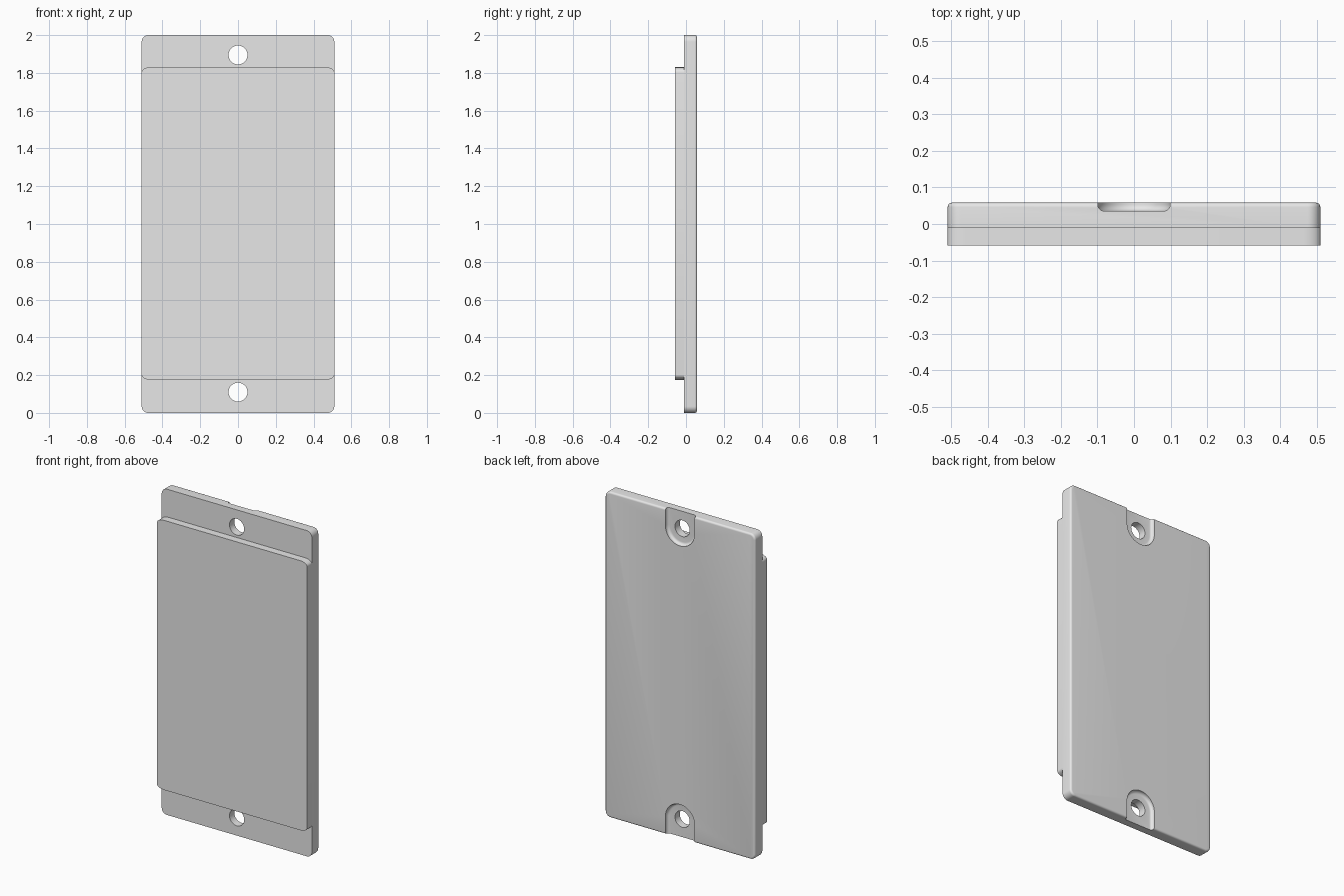
import bpy, bmesh, math

cube = bpy.data.objects.get("Cube")
if cube:
    bpy.data.objects.remove(cube, do_unlink=True)

HALF_W = 0.51
BACK, STEP, FRONT = 0.0585, -0.0115, -0.0585
HOLE_Z = (0.11, 1.895)

grey = bpy.data.materials.new("light_grey")
grey.use_nodes = True
grey.diffuse_color = (0.8, 0.8, 0.8, 1)
grey.node_tree.nodes["Principled BSDF"].inputs["Base Color"].default_value = grey.diffuse_color


def arc(cx, cz, rx, rz, start, end, steps):
    angles = [math.radians(start + (end - start) * i / steps) for i in range(steps + 1)]
    return [(cx + rx * math.cos(a), cz + rz * math.sin(a)) for a in angles]


def rounded_rect(z0, z1, rx, rz):
    x = HALF_W - rx
    corners = ((x, z1 - rz), (-x, z1 - rz), (-x, z0 + rz), (x, z0 + rz))
    return [p for i, (cx, cz) in enumerate(corners)
            for p in arc(cx, cz, rx, rz, 90 * i, 90 * i + 90, 8)]


def prism(name, outline, y0, y1, round_y=None, radius=0):
    """Extrude an x-z outline along y; optionally round the rim lying at round_y."""
    bm = bmesh.new()
    face = bm.faces.new([bm.verts.new((x, y0, z)) for x, z in outline])
    new = bmesh.ops.extrude_face_region(bm, geom=[face])["geom"]
    bmesh.ops.translate(bm, vec=(0, y1 - y0, 0),
                        verts=[g for g in new if isinstance(g, bmesh.types.BMVert)])
    if round_y is not None:
        rim = [e for e in bm.edges if all(abs(v.co.y - round_y) < 1e-5 for v in e.verts)]
        bmesh.ops.bevel(bm, geom=rim, offset=radius, segments=5, profile=0.5, affect='EDGES')
    bmesh.ops.recalc_face_normals(bm, faces=bm.faces)
    mesh = bpy.data.meshes.new(name)
    bm.to_mesh(mesh)
    bm.free()
    mesh.materials.append(grey)
    obj = bpy.data.objects.new(name, mesh)
    bpy.context.collection.objects.link(obj)
    return obj


def select(obj):
    bpy.ops.object.select_all(action='DESELECT')
    obj.select_set(True)
    bpy.context.view_layer.objects.active = obj


def cut(target, cutter):
    cutter.hide_render = True
    mod = target.modifiers.new("cut", 'BOOLEAN')
    mod.operation, mod.solver, mod.object = 'DIFFERENCE', 'EXACT', cutter
    select(target)
    bpy.ops.object.modifier_apply(modifier=mod.name)
    bpy.data.objects.remove(cutter, do_unlink=True)


# Mounting plate with a softened back rim, and the raised front panel
plate = prism("mounting_plate", rounded_rect(0, 2, 0.035, 0.035), STEP, BACK, BACK, 0.012)
panel = prism("front_panel", rounded_rect(0.175, 1.83, 0.048, 0.026), FRONT, STEP)

# Screw recesses open to the plate ends, each with a filleted floor and a through hole
floor = BACK - 0.023
for hole_z, direction in zip(HOLE_Z, (-1, 1)):
    end = hole_z + direction * 0.3
    arch = arc(0, hole_z, 0.099, -0.099 * direction, 0, 180, 32)
    outline = arch + [(-0.099, end), (0.099, end)]
    cut(plate, prism("recess_cutter", outline, floor, BACK + 0.1, floor, 0.017))
    circle = arc(0, hole_z, 0.05, 0.05, 0, 360, 40)[:-1]
    cut(plate, prism("hole_cutter", circle, STEP - 0.1, BACK + 0.1))

for part in (plate, panel):
    select(part)
    bpy.ops.object.shade_smooth_by_angle(angle=math.radians(30))
